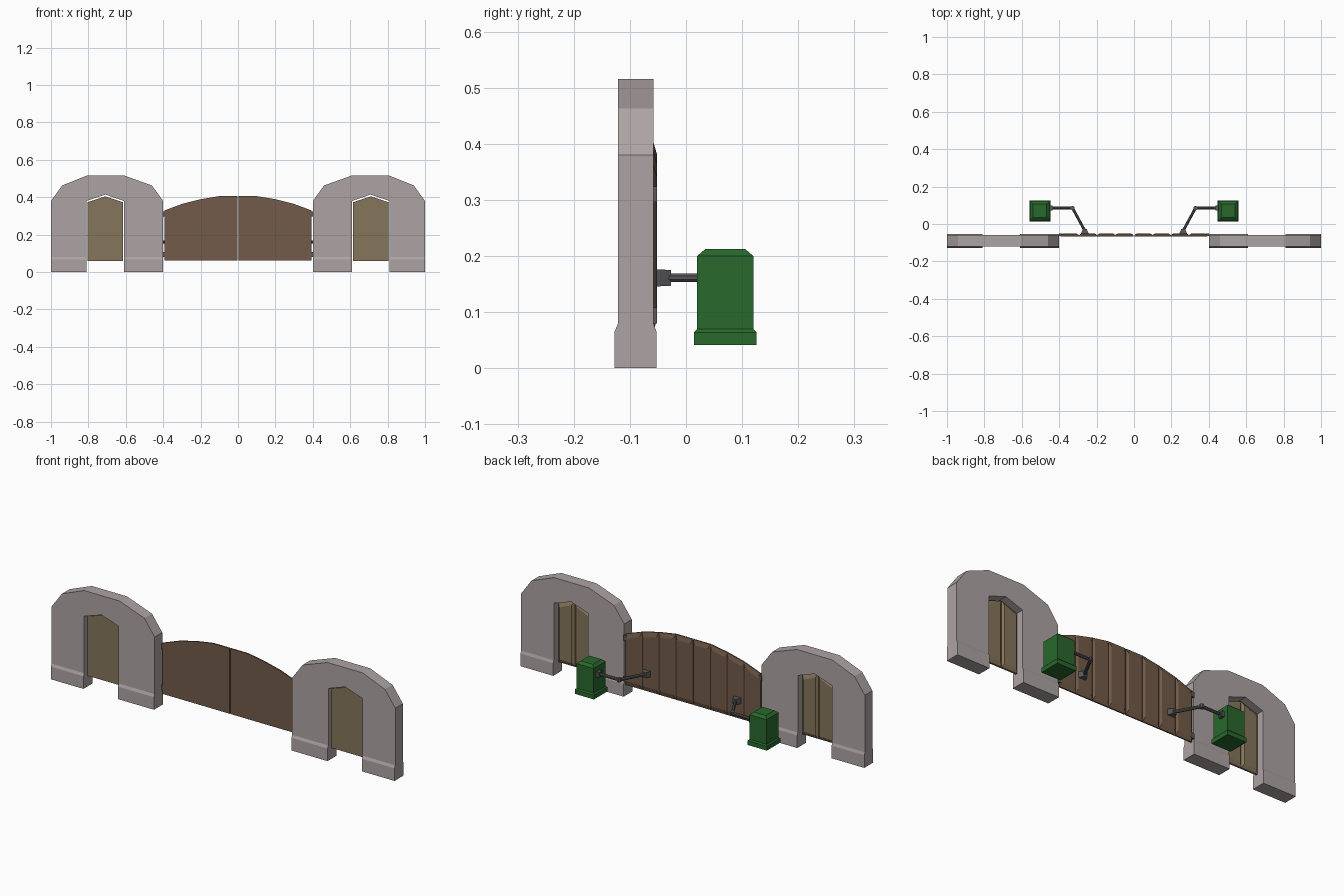
import bpy, bmesh
from mathutils import Vector

if "Cube" in bpy.data.objects:
    bpy.data.objects.remove(bpy.data.objects["Cube"])


def material(name, rgb):
    m = bpy.data.materials.new(name)
    m.diffuse_color = (*rgb, 1)
    m.use_nodes = True
    m.node_tree.nodes["Principled BSDF"].inputs["Base Color"].default_value = m.diffuse_color
    return m


STONE = material("stone", (0.42, 0.37, 0.37))
GATE = material("gate_wood", (0.17, 0.105, 0.068))
DOOR = material("door_wood", (0.24, 0.18, 0.105))
GREEN = material("green_paint", (0.022, 0.14, 0.025))
METAL = material("dark_metal", (0.1, 0.1, 0.105))


def build(name, lofts, mat):
    """Each loft is a list of equal-length point loops, bridged and capped; mirrored across x."""
    bm = bmesh.new()
    for loops in lofts:
        rows = [[bm.verts.new(p) for p in loop] for loop in loops]
        n = len(rows[0])
        for a, b in zip(rows, rows[1:]):
            for i in range(n):
                j = (i + 1) % n
                bm.faces.new((a[i], a[j], b[j], b[i]))
        bm.faces.new(rows[0][::-1])
        bm.faces.new(rows[-1])
    bmesh.ops.recalc_face_normals(bm, faces=bm.faces)
    me = bpy.data.meshes.new(name)
    bm.to_mesh(me)
    bm.free()
    me.materials.append(mat)
    ob = bpy.data.objects.new(name, me)
    bpy.context.collection.objects.link(ob)
    ob.modifiers.new("mirror", 'MIRROR').use_mirror_merge = False
    return ob


def at_y(outline, y):
    return [(x, y, z) for x, z in outline]


def rect_z(x0, x1, y0, y1, z):
    return [(x0, y0, z), (x1, y0, z), (x1, y1, z), (x0, y1, z)]


def box(x0, x1, y0, y1, z0, z1):
    return [rect_z(x0, x1, y0, y1, z0), rect_z(x0, x1, y0, y1, z1)]


def plank(x0, x1, z0, za, zb, ys, cx, cz):
    """Flat-fronted board, chamfered on all four back edges."""
    edge = [(x0, z0), (x1, z0), (x1, zb), (x0, za)]
    inner = [(x0 + cx, z0 + cz), (x1 - cx, z0 + cz), (x1 - cx, zb - cz), (x0 + cx, za - cz)]
    return [at_y(edge, ys[0]), at_y(edge, ys[1]), at_y(inner, ys[2])]


def bar(a, b, r, sides=8):
    """Straight rod between two points."""
    from math import cos, sin, tau
    a, b = Vector(a), Vector(b)
    q = (b - a).to_track_quat('Z', 'Y')
    ring = [Vector((r * cos(tau * (i + .5) / sides), r * sin(tau * (i + .5) / sides), 0))
            for i in range(sides)]
    return [[p + q @ v for v in ring] for p in (a, b)]


# Stone arch with a pointed doorway
arch = [(-1, .08), (-1, .38), (-.94, .463), (-.81, .515), (-.605, .515), (-.46, .463), (-.4, .38),
        (-.4, .08), (-.61, .08), (-.61, .38), (-.708, .414), (-.81, .38), (-.81, .08)]
build("stone_arch", [[at_y(arch, -.121), at_y(arch, -.058)]], STONE)

# Thicker plinths under the arch legs
build("arch_plinth", [[rect_z(a, b, -.127, -.053, 0), rect_z(a, b, -.127, -.053, .066),
                       rect_z(a, b, -.121, -.058, .08)] for a, b in ((-1, -.81), (-.61, -.4))], STONE)

# Small two-board doors inside the arches
ys = (-.1, -.09, -.08)
build("side_door", [plank(-.805, -.709, .06, .373, .405, ys, .012, .02),
                    plank(-.709, -.615, .06, .405, .373, ys, .012, .02)], DOOR)

# Curved-top gate leaf of four boards
xs = [-.392, -.295, -.197, -.1, -.002]
tops = [.33, .366, .39, .406, .406]
build("gate_leaf", [plank(xs[i], xs[i + 1], .062, tops[i], tops[i + 1], (-.066, -.059, -.052), .011, .024)
                    for i in range(4)], GATE)

# Gate hinges
build("gate_hinge", [box(-.402, -.384, -.064, -.052, z, z + .028) for z in (.08, .296)], METAL)

# Motor housing: flared foot, body and chamfered cap
cx, cy = -.503, .07
build("motor_housing", [[rect_z(cx - h, cx + h, cy - h, cy + h, z) for h, z in
                         ((.056, .041), (.056, .064), (.05, .07), (.05, .2), (.036, .212))]], GREEN)

# Folding arm from motor to gate, with elbow pin and end sockets
elbow = (-.329, .086, .161)
wrist = (-.263, -.036, .161)
build("gate_arm", [bar((-.45, .086, .161), elbow, .008), bar(elbow, wrist, .008),
                   bar((-.329, .086, .151), (-.329, .086, .171), .011),
                   box(-.455, -.437, .073, .099, .147, .175)], METAL)

# Tapered bracket on the gate
build("arm_bracket", [[[(-.263 + sx * w, y, .161 + sz * h) for sx, sz in
                        ((-1, -1), (1, -1), (1, 1), (-1, 1))]
                       for y, w, h in ((-.054, .021, .015), (-.047, .019, .015), (-.027, .01, .014))]], METAL)
